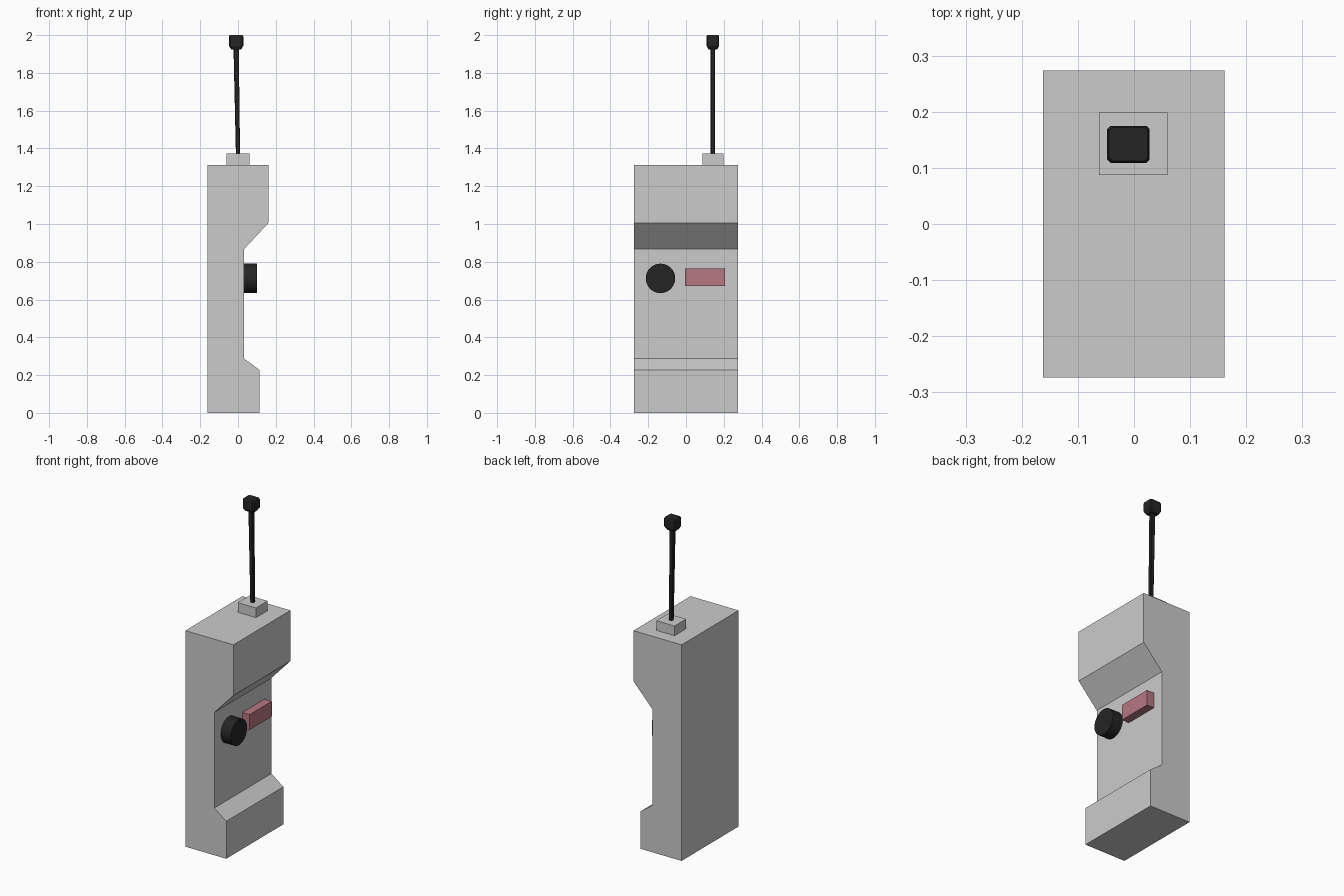
import bpy, bmesh, math
from mathutils import Matrix

cube = bpy.data.objects.get("Cube")
if cube:
    bpy.data.objects.remove(cube, do_unlink=True)


def material(name, rgb):
    m = bpy.data.materials.new(name)
    m.use_nodes = True
    m.diffuse_color = (*rgb, 1)
    m.node_tree.nodes["Principled BSDF"].inputs["Base Color"].default_value = (*rgb, 1)
    return m


GREY = material("light_grey", (0.6, 0.6, 0.6))
BLACK = material("black", (0.018, 0.018, 0.018))
PINK = material("dusty_pink", (0.47, 0.185, 0.222))


def finish(name, bm, mat):
    bmesh.ops.recalc_face_normals(bm, faces=bm.faces)
    mesh = bpy.data.meshes.new(name)
    bm.to_mesh(mesh)
    bm.free()
    mesh.materials.append(mat)
    ob = bpy.data.objects.new(name, mesh)
    bpy.context.collection.objects.link(ob)
    return ob


def box(name, low, high, mat):
    bm = bmesh.new()
    bmesh.ops.create_cube(bm, size=1)
    for v in bm.verts:
        v.co = [(a + b) / 2 + c * (b - a) for a, b, c in zip(low, high, v.co)]
    return finish(name, bm, mat)


def loft(name, rings, mat):
    """Skin a list of rings that all have the same number of points."""
    bm = bmesh.new()
    loops = [[bm.verts.new(p) for p in ring] for ring in rings]
    n = len(loops[0])
    for a, b in zip(loops, loops[1:]):
        for i in range(n):
            j = (i + 1) % n
            bm.faces.new((a[i], a[j], b[j], b[i]))
    bm.faces.new(loops[0])
    bm.faces.new(loops[-1])
    return finish(name, bm, mat)


def rectangle(x, y, z, hx, hy, cut):
    """Rectangle ring with chamfered corners."""
    pts = [(hx, cut - hy), (hx, hy - cut), (hx - cut, hy), (cut - hx, hy),
           (-hx, hy - cut), (-hx, cut - hy), (cut - hx, -hy), (hx - cut, -hy)]
    return [(x + px, y + py, z) for px, py in pts]


# Case: side profile with a hand recess, extruded across the depth
profile = [(-0.162, 0), (0.113, 0), (0.113, 0.228), (0.033, 0.287),
           (0.033, 0.868), (0.161, 1.005), (0.161, 1.313), (-0.162, 1.313)]
loft("case", [[(x, y, z) for x, z in profile] for y in (-0.274, 0.274)], GREY)

# Controls in the recess
box("push_button", (0.03, -0.005, 0.672), (0.082, 0.207, 0.765), PINK)
bm = bmesh.new()
bmesh.ops.create_cone(bm, cap_ends=True, segments=32, radius1=0.078, radius2=0.078, depth=0.07,
                      matrix=Matrix.Translation((0.066, -0.135, 0.712))
                      @ Matrix.Rotation(math.pi / 2, 4, "Y"))
knob = finish("round_knob", bm, BLACK)
bpy.context.view_layer.objects.active = knob
knob.select_set(True)
bpy.ops.object.shade_smooth_by_angle(angle=math.radians(35))
knob.select_set(False)

# Antenna: mount, slightly leaning rod and chamfered tip
AY = 0.142
box("antenna_mount", (-0.062, 0.087, 1.31), (0.06, 0.199, 1.372), GREY)
loft("antenna_rod", [rectangle(0, AY, 1.365, 0.011, 0.011, 0.003),
                     rectangle(-0.01, AY, 1.94, 0.014, 0.011, 0.003)], BLACK)
loft("antenna_tip", [rectangle(-0.01, AY, z, 0.038 * s, 0.033 * s, 0.006)
                     for z, s in ((1.925, 0.7), (1.943, 1), (1.993, 1), (2.0, 0.9))], BLACK)
